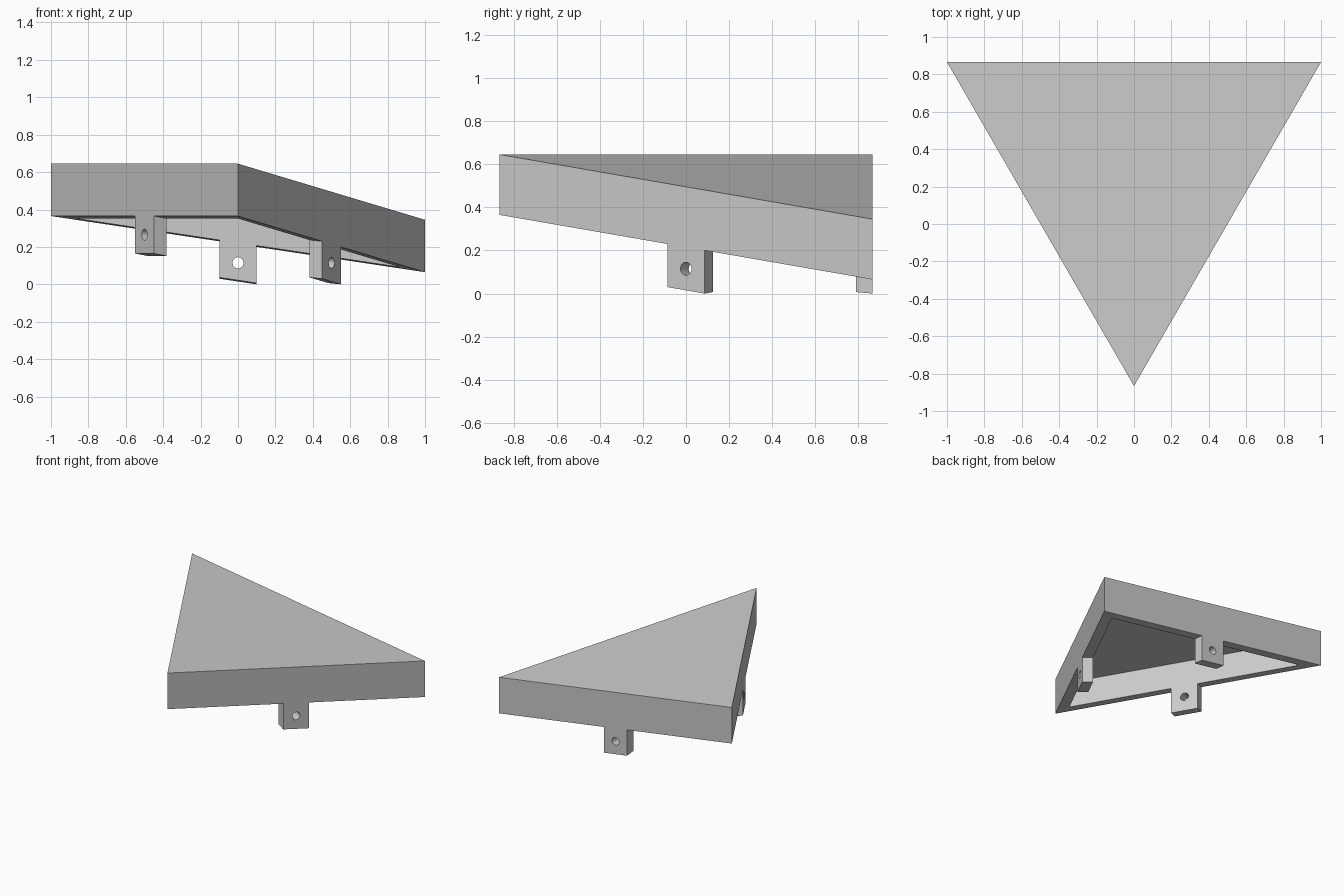
import bpy, bmesh, math
from mathutils import Vector

if "Cube" in bpy.data.objects:
    bpy.data.objects.remove(bpy.data.objects["Cube"], do_unlink=True)

WALL = 0.077      # wall, roof and tab thickness
DEPTH = 0.28      # outer height of the shell
HALF = 0.1        # half size of a tab
HOLE = 0.03       # radius of a tab hole
STEPS = 32
H = math.sqrt(3) / 2

grey = bpy.data.materials.new("plain grey")
grey.use_nodes = True
grey.diffuse_color = (0.6, 0.6, 0.6, 1)
grey.node_tree.nodes["Principled BSDF"].inputs["Base Color"].default_value = (0.6, 0.6, 0.6, 1)


def tilted(p, drop):
    """Point at a distance below the tilted top plane."""
    return Vector((p.x, p.y, 0.57 - 0.15 * p.x - 0.0866 * p.y - drop))


def finish(bm, name):
    bmesh.ops.recalc_face_normals(bm, faces=bm.faces)
    mesh = bpy.data.meshes.new(name)
    bm.to_mesh(mesh)
    bm.free()
    mesh.materials.append(grey)
    obj = bpy.data.objects.new(name, mesh)
    bpy.context.collection.objects.link(obj)


def bridge(bm, a, b, smooth=False):
    for i in range(len(a)):
        j = (i + 1) % len(a)
        bm.faces.new((a[i], a[j], b[j], b[i])).smooth = smooth


# Triangular shell, open underneath
corners = [Vector((-1, H, 0)), Vector((0, -H, 0)), Vector((1, H, 0))]
centre = sum(corners, Vector()) / 3
scale = 1 - WALL / (H * 2 / 3)
inner = [centre + (c - centre) * scale for c in corners]

bm = bmesh.new()
loops = [[bm.verts.new(tilted(p, d)) for p in pts] for pts, d in
         ((corners, 0), (corners, DEPTH), (inner, DEPTH), (inner, 0.08))]
for a, b in zip(loops, loops[1:]):
    bridge(bm, a, b)
bm.faces.new(loops[0])
bm.faces.new(loops[-1])
finish(bm, "triangular_shell")


# Square mounting tab with a round hole, flush with the wall at an edge middle
def tab(name, start, end):
    along = (end - start).normalized()
    mid = (start + end) / 2
    inward = (centre - mid).normalized()
    hole_z = tilted(mid, DEPTH + HALF).z
    bm = bmesh.new()
    rims, holes = [], []
    for depth in (0, WALL):
        rim, hole = [], []
        for k in range(STEPS):
            t = math.tau * k / STEPS
            c, s = math.cos(t), math.sin(t)
            reach = HALF / max(abs(c), abs(s))
            base = mid + inward * depth
            rim.append(bm.verts.new(tilted(base + along * c * reach,
                                           DEPTH + HALF - s * reach)))
            p = base + along * c * HOLE
            hole.append(bm.verts.new((p.x, p.y, hole_z + s * HOLE)))
        bridge(bm, rim, hole)
        rims.append(rim)
        holes.append(hole)
    bridge(bm, *rims)
    bridge(bm, *holes, smooth=True)
    finish(bm, name)


for i, name in enumerate(("right_tab", "left_tab", "back_tab")):
    tab(name, corners[i], corners[(i + 1) % 3])
